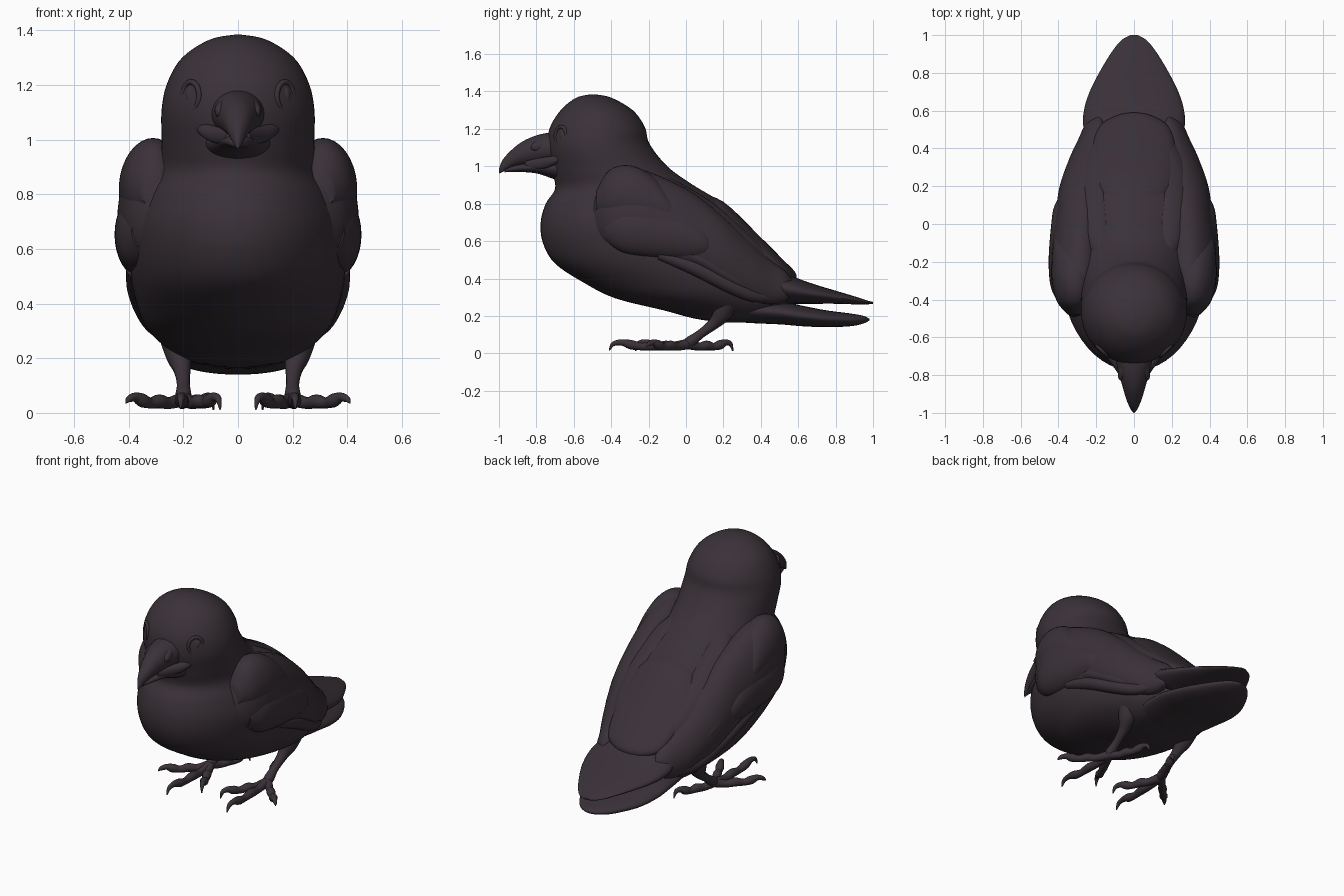
import bpy, bmesh, math
from mathutils import Vector

plumage = bpy.data.materials.new("blackish plumage")
plumage.diffuse_color = (0.042, 0.031, 0.040, 1)


def finish(name, bm, angle=50):
    bmesh.ops.recalc_face_normals(bm, faces=bm.faces)
    me = bpy.data.meshes.new(name)
    bm.to_mesh(me)
    bm.free()
    ob = bpy.data.objects.new(name, me)
    bpy.context.collection.objects.link(ob)
    me.materials.append(plumage)
    bpy.ops.object.select_all(action='DESELECT')
    ob.select_set(True)
    bpy.context.view_layer.objects.active = ob
    bpy.ops.object.shade_smooth_by_angle(angle=math.radians(angle))
    return ob


def spline(pts, steps):
    """Catmull-Rom interpolation through tuples of any length"""
    p = [pts[0]] + list(pts) + [pts[-1]]
    out = []
    for i in range(1, len(p) - 2):
        for k in range(steps):
            t = k / steps
            out.append([0.5 * (2*b + (c-a)*t + (2*a-5*b+4*c-d)*t*t + (3*b-a-3*c+d)*t**3)
                        for a, b, c, d in zip(p[i-1], p[i], p[i+1], p[i+2])])
    return out + [list(pts[-1])]


def skin(name, rings):
    """Bridge closed rings and cap both ends"""
    bm = bmesh.new()
    rows = [[bm.verts.new(v) for v in r] for r in rings]
    n = len(rows[0])
    for a, b in zip(rows, rows[1:]):
        for i in range(n):
            j = (i + 1) % n
            bm.faces.new((a[i], a[j], b[j], b[i]))
    bm.faces.new(rows[0])
    bm.faces.new(rows[-1])
    return finish(name, bm)


def loft(name, stations, side=1, lean=0, seg=40, steps=5):
    """Ellipses spanned by two points (y,z),(y,z), plus centre x and half width"""
    rings = []
    for y1, z1, y2, z2, cx, hw in spline(stations, steps):
        hw = max(hw, 0.002)
        ring = []
        for i in range(seg):
            a = 2 * math.pi * i / seg
            c = math.cos(a)
            ring.append((side * (cx + hw * math.sin(a) + lean * c),
                         (y1 + y2) / 2 + (y1 - y2) / 2 * c,
                         (z1 + z2) / 2 + (z1 - z2) / 2 * c))
        rings.append(ring)
    return skin(name, rings)


def slices(name, rows, side=1, lean=0, steps=5):
    """Loft of upright slices: y, top, bottom, centre x, half width"""
    return loft(name, [(y, t, y, b, cx, hw) for y, t, b, cx, hw in rows], side, lean, 32, steps)


def tube(name, pts, side, seg=12):
    """Round limb through (x, y, z, radius) points"""
    path = spline(pts, 5)
    rings = []
    for i, (x, y, z, r) in enumerate(path):
        d = Vector(path[min(i+1, len(path)-1)][:3]) - Vector(path[max(i-1, 0)][:3])
        d.normalize()
        ref = Vector((1, 0, 0)) if abs(d.x) < 0.8 else Vector((0, 0, 1))
        u = d.cross(ref).normalized()
        v = d.cross(u)
        rings.append([(side * q.x, q.y, q.z) for q in
                      (Vector((x, y, z)) + max(r, 0.002) * (u * math.cos(a) + v * math.sin(a))
                       for a in (2 * math.pi * k / seg for k in range(seg)))])
    return skin(name, rings)


def ball(name, loc, size, rot=(0, 0, 0)):
    bm = bmesh.new()
    bmesh.ops.create_uvsphere(bm, u_segments=20, v_segments=12, radius=1)
    ob = finish(name, bm)
    ob.location, ob.scale, ob.rotation_euler = loc, size, rot
    return ob


# Head and torso, from the crown down to the belly (front point, back point)
loft("head_and_body", [
    (-.51, 1.385, -.49, 1.385, 0, .01), (-.59, 1.365, -.40, 1.367, 0, .105),
    (-.67, 1.30, -.285, 1.30, 0, .205), (-.73, 1.20, -.22, 1.21, 0, .26),
    (-.74, 1.09, -.195, 1.12, 0, .28), (-.715, .97, -.10, 1.00, 0, .28),
    (-.70, .88, .03, .905, 0, .29), (-.75, .80, .20, .80, 0, .345),
    (-.777, .70, .30, .70, 0, .385), (-.765, .59, .40, .60, 0, .395),
    (-.70, .48, .49, .50, 0, .39), (-.55, .38, .55, .41, 0, .37),
    (-.38, .295, .58, .33, 0, .335), (-.12, .23, .57, .25, 0, .265),
    (.05, .185, .50, .19, 0, .18), (.20, .165, .35, .165, 0, .03)], seg=56)

# Mantle feathers over the rump
slices("mantle", [(.05, .86, .6, 0, .15), (.2, .81, .58, 0, .22), (.4, .62, .45, 0, .22),
                  (.52, .50, .385, 0, .18), (.575, .445, .385, 0, .09), (.59, .42, .4, 0, .02)])

# Tail in two layers
slices("tail_upper", [(.3, .58, .35, 0, .2), (.5, .45, .27, 0, .265), (.6, .40, .265, 0, .265),
                      (.7, .365, .265, 0, .235), (.8, .335, .265, 0, .185),
                      (.9, .305, .262, 0, .125), (.97, .282, .262, 0, .07), (1.0, .275, .265, 0, .02)])
slices("tail_lower", [(.1, .30, .19, 0, .17), (.3, .30, .165, 0, .22), (.5, .28, .155, 0, .24),
                      (.62, .255, .145, 0, .235), (.75, .23, .14, 0, .2), (.88, .213, .145, 0, .13),
                      (.95, .20, .16, 0, .07), (.98, .185, .175, 0, .01)])

# Beak
slices("beak_upper", [(-.64, 1.19, 1.0, 0, .10), (-.73, 1.18, 1.01, 0, .095),
                      (-.80, 1.165, 1.01, 0, .078), (-.87, 1.135, 1.005, 0, .058),
                      (-.93, 1.09, .995, 0, .04), (-.98, 1.035, .97, 0, .018),
                      (-1.0, .985, .962, 0, .003)])
slices("beak_lower", [(-.62, 1.06, .91, 0, .13), (-.70, 1.05, .93, 0, .115),
                      (-.80, 1.03, .962, 0, .07), (-.90, 1.01, .97, 0, .04), (-.97, .99, .968, 0, .008)])

for s, tag in ((1, "left"), (-1, "right")):
    # Face details
    ball("eye_" + tag, (s * .168, -.648, 1.16), (.026, .03, .042), (0, 0, s * .5))
    rim = [(.172 + .03 * math.cos(a), -.668 + .03 * math.cos(a), 1.16 + .052 * math.sin(a), .010)
           for a in (math.pi * k / 4 for k in range(9))]
    tube("eyelid_" + tag, rim, s, 8)
    ball("nostril_bristles_" + tag, (s * .05, -.76, 1.115), (.03, .075, .035), (.25, 0, s * .3))
    # gape line sweeping back from the bill
    slices("mouth_corner_" + tag, [(-.86, 1.03, .99, .035, .01), (-.78, 1.045, .985, .07, .022),
                                   (-.72, 1.055, 1.0, .105, .03), (-.66, 1.065, 1.03, .14, .02)], s)

    # Folded wing, then the covert and flight feather layers on it
    slices("wing_" + tag, [(-.50, .80, .66, .29, .03), (-.44, .93, .58, .295, .09),
                           (-.36, .975, .54, .305, .118), (-.25, .985, .51, .305, .135),
                           (-.1, .93, .46, .30, .135), (.05, .85, .41, .29, .125),
                           (.2, .73, .35, .275, .118), (.35, .59, .285, .24, .10),
                           (.45, .50, .262, .215, .078), (.53, .44, .28, .205, .05),
                           (.57, .39, .32, .2, .01)], s, -.015)
    slices("shoulder_" + tag, [(-.48, .87, .76, .31, .04), (-.41, .98, .71, .32, .088),
                               (-.3, 1.005, .68, .322, .112), (-.18, .95, .67, .335, .098),
                               (-.08, .84, .69, .35, .07), (-.03, .77, .72, .36, .01)], s, -.01)
    slices("wing_coverts_" + tag, [(-.43, .74, .60, .345, .045), (-.34, .79, .54, .365, .074),
                                   (-.2, .79, .515, .372, .08), (-.02, .74, .50, .365, .075),
                                   (.1, .67, .505, .35, .07), (.18, .60, .54, .34, .02)], s)
    for i in range(4):
        # long flight feathers stacked along the rear lower edge
        h, e = i * .055, i * .015
        slices("flight_feather_%d_%s" % (i + 1, tag), [
            (-.15 + e, .56 + h, .50 + h, .38, .03), (.05 + e, .50 + h, .41 + h, .36, .046),
            (.22 + e, .42 + h * .8, .325 + h * .8, .328, .046),
            (.36, .355 + h * .7, .275 + h * .7, .285 - i * .005, .04),
            (.52 - e, .32 + h * .6, .28 + h * .6, .23, .01)], s)
    slices("scapular_feathers_" + tag, [(-.2, .98, .86, .17, .04), (-.05, .92, .76, .19, .09),
                                        (.15, .80, .62, .205, .09), (.32, .655, .5, .2, .075),
                                        (.45, .53, .44, .19, .02)], s, -.02)

    # Leg and toes
    tube("leg_" + tag, [(.22, .22, .28, .07), (.215, .19, .21, .05), (.205, .15, .16, .032),
                        (.2, .08, .105, .024), (.2, .02, .06, .03), (.2, -.01, .045, .02)], s, 16)
    for toe, (x, y, tip) in {"outer": (.41, -.21, .036), "middle": (.21, -.41, .015),
                             "inner": (.065, -.27, .012), "rear": (.09, .25, .012)}.items():
        def at(t, z, r):
            return (.2 + (x - .2) * t, .01 + (y - .01) * t, z, r)
        tube("toe_%s_%s" % (toe, tag), [at(0, .05, .028), at(.25, .036, .022), at(.42, .042, .026),
                                        at(.58, .036, .02), at(.72, .046, .025), at(.84, .058, .017),
                                        at(.95, .05, .012), at(1, tip, .003)], s)
